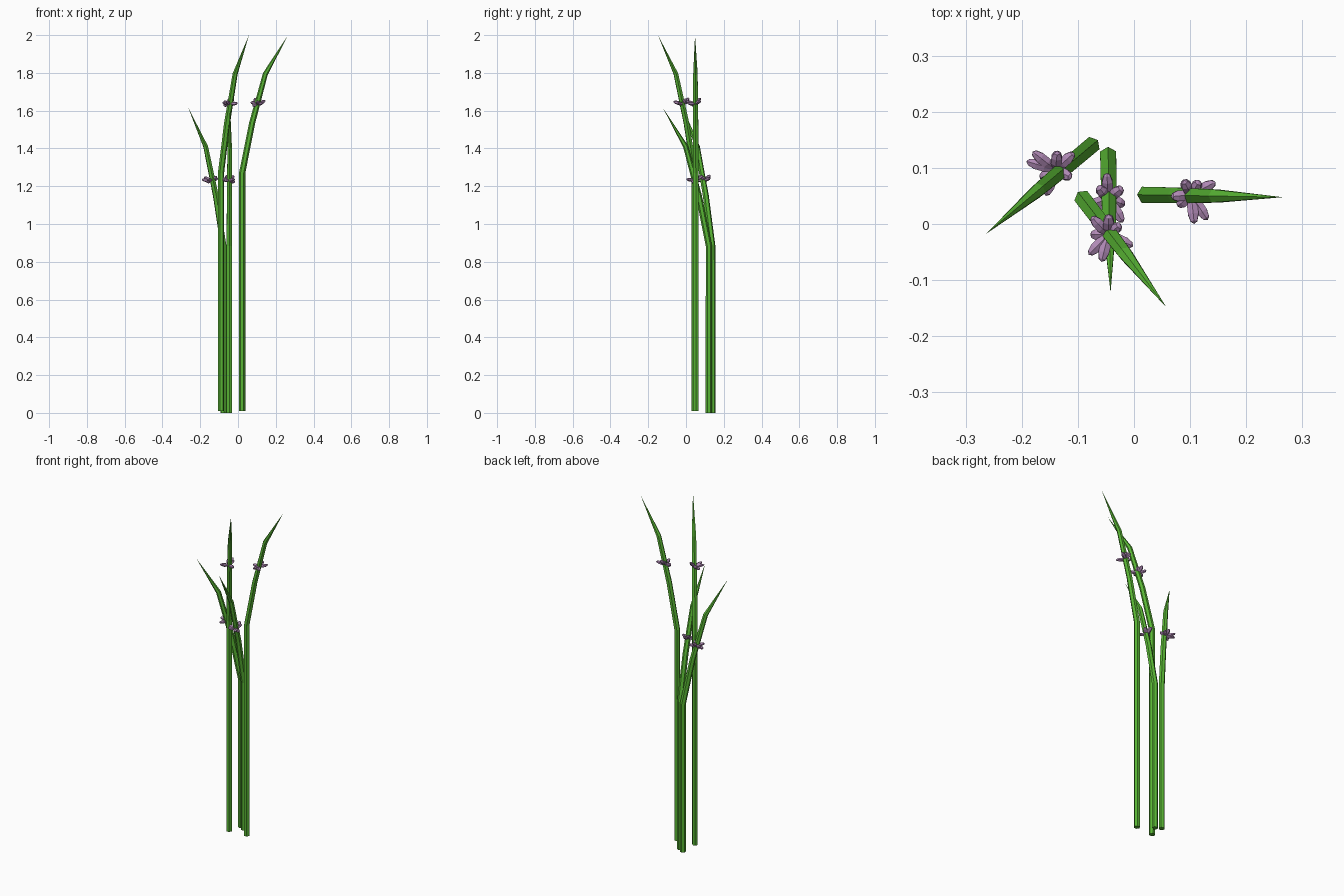
import bpy, bmesh
from math import cos, sin, pi, radians
from mathutils import Vector, Matrix

if "Cube" in bpy.data.objects:
    bpy.data.objects.remove(bpy.data.objects["Cube"])


def material(name, color):
    m = bpy.data.materials.new(name)
    m.diffuse_color = color
    m.use_nodes = True
    m.node_tree.nodes["Principled BSDF"].inputs["Base Color"].default_value = m.diffuse_color
    return m


GREEN = material("stem_green", (0.10, 0.47, 0.035, 1))
MAUVE = material("petal_mauve", (0.43, 0.25, 0.46, 1))


def make_object(name, bm, mat):
    bmesh.ops.recalc_face_normals(bm, faces=bm.faces)
    mesh = bpy.data.meshes.new(name)
    bm.to_mesh(mesh)
    bm.free()
    mesh.materials.append(mat)
    obj = bpy.data.objects.new(name, mesh)
    bpy.context.collection.objects.link(obj)


# Lean (sideways offset), drop below the tip, radius
PROFILE = [(0.0, 0.73, 0.0165), (0.053, 0.465, 0.016), (0.123, 0.205, 0.0135)]
REACH = 0.243


def stem(name, base, heading, bottom, top):
    # Six-sided stalk, straight then bending over to a pointed tip
    d = Vector((cos(heading), sin(heading), 0))
    side = Vector((-d.y, d.x, 0))
    origin = Vector((base[0], base[1], 0))
    pts = [(0.0, bottom, 0.0165)] + [(o, top - h, r) for o, h, r in PROFILE]
    path = [origin + d * o + Vector((0, 0, z)) for o, z, r in pts]
    tip = origin + d * REACH + Vector((0, 0, top))
    path.append(tip)
    bm = bmesh.new()
    rings = []
    for i, (o, z, r) in enumerate(pts):
        t = (path[i + 1] - path[i]).normalized()
        if i:
            t = (t + (path[i] - path[i - 1]).normalized()).normalized()
        u = side.cross(t)
        rings.append([bm.verts.new(path[i] + (u * cos(k * pi / 3) + side * sin(k * pi / 3)) * r)
                      for k in range(6)])
    bm.faces.new(rings[0])
    end = bm.verts.new(tip)
    for k in range(6):
        n = (k + 1) % 6
        for a, b in zip(rings, rings[1:]):
            bm.faces.new((a[k], a[n], b[n], b[k]))
        bm.faces.new((rings[-1][k], rings[-1][n], end))
    make_object(name, bm, GREEN)


def flower(name, centre, petals):
    # Faceted petals radiating from the stalk: angle, reach, elevation
    bm = bmesh.new()
    for angle, reach, elev in petals:
        a, e = radians(angle), radians(elev)
        d = Vector((cos(a) * cos(e), sin(a) * cos(e), sin(e)))
        length = reach / cos(e)
        rot = d.to_track_quat('Z', 'Y').to_matrix().to_4x4()
        mat = (Matrix.Translation(Vector(centre) + d * length * 0.53) @ rot
               @ Matrix.Diagonal((0.0115, 0.0100, length * 0.47, 1)))
        bmesh.ops.create_uvsphere(bm, u_segments=6, v_segments=5, radius=1, matrix=mat)
    make_object(name, bm, MAUVE)


# Two tall and two short stems
stem("tall_stem_right", (0.022, 0.052), radians(-1), 0.01, 2.0)
stem("tall_stem_front", (-0.090, 0.044), radians(-52.5), 0.01, 2.0)
stem("short_stem_middle", (-0.046, 0.121), radians(-89), 0.0, 1.615)
stem("short_stem_left", (-0.077, 0.139), radians(-140), 0.0, 1.615)

# One blossom around each bend
flower("blossom_right", (0.102, 0.052, 1.635),
       [(28, .049, 20), (118, .029, 48), (185, .036, 15), (-57, .054, 5),
        (-84, .052, 15), (60, .028, 48), (-140, .032, -15)])
flower("blossom_front", (-0.046, -0.019, 1.635),
       [(133, .044, 18), (88, .036, 42), (-134, .050, 8), (-104, .050, 15),
        (-25, .049, 5), (40, .028, 45), (180, .032, -15)])
flower("blossom_middle", (-0.046, 0.045, 1.23),
       [(38, .032, 40), (93, .046, 30), (-58, .050, 8), (-144, .043, 5),
        (200, .038, 18), (130, .028, 45), (-20, .032, -15)])
flower("blossom_left", (-0.140, 0.097, 1.23),
       [(142, .052, 18), (164, .054, 5), (42, .045, 15), (-27, .032, 35),
        (-110, .050, 5), (84, .033, 42), (-150, .032, -15)])
